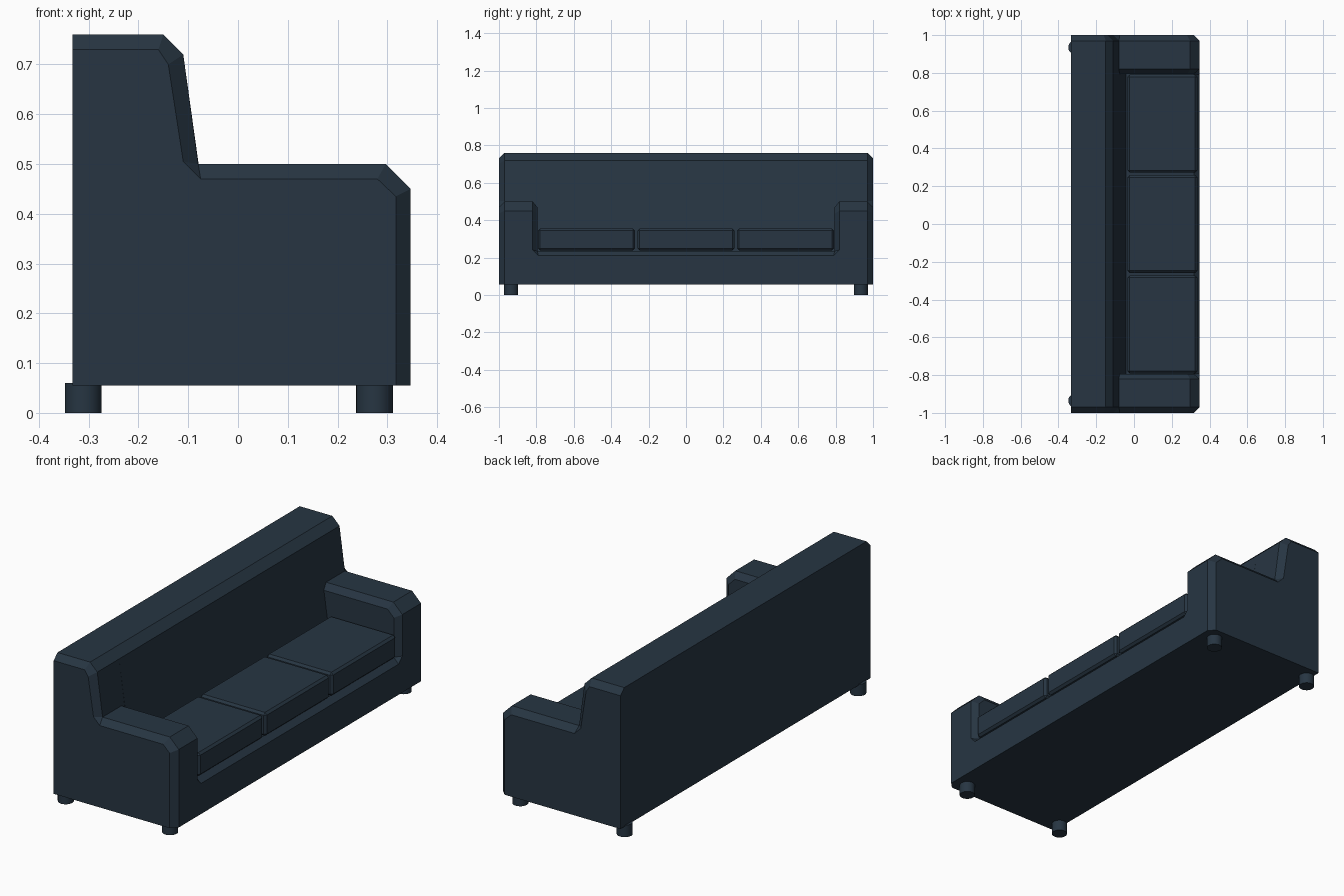
import bpy, bmesh

if "Cube" in bpy.data.objects:
    bpy.data.objects.remove(bpy.data.objects["Cube"])

mat = bpy.data.materials.new("dark_blue_fabric")
mat.diffuse_color = (0.02, 0.036, 0.055, 1)
mat.use_nodes = True
mat.node_tree.nodes["Principled BSDF"].inputs["Base Color"].default_value = mat.diffuse_color


def finish(name, bm):
    bmesh.ops.recalc_face_normals(bm, faces=bm.faces[:])
    mesh = bpy.data.meshes.new(name)
    bm.to_mesh(mesh)
    bm.free()
    mesh.materials.append(mat)
    ob = bpy.data.objects.new(name, mesh)
    bpy.context.collection.objects.link(ob)
    return ob


def ring(y, pts):
    return [(p[0], p[2] if len(p) > 2 else y, p[1]) for p in pts]


# Frame: half-sofa cross-sections (x, z), outer side to the middle
side = [(-.333, .055), (-.333, .73), (-.16, .73), (-.14, .70), (-.11, .505), (-.075, .47),
        (.28, .47), (.317, .435), (.317, .24), (.317, .24), (.317, .055)]
back = [(-.333, .055), (-.333, .76), (-.15, .76), (-.11, .72)]
arm = back + [(-.08, .50), (-.08, .50), (.297, .50), (.347, .45),
              (.347, .24), (.347, .24), (.347, .055)]
# inner arm wall; the front lip point sits slightly inward for the chamfered corner
wall = back + [(-.076, .47), (-.076, .47), (.282, .47), (.317, .435),
               (.317, .235), (.347, .21, .79), (.347, .055, .79)]
seat = back + [(-.042, .235), (-.042, .235), (.282, .235), (.317, .235),
               (.317, .235), (.347, .21), (.347, .055)]
seat_edge = seat[:-2] + wall[-2:]

rings = [ring(1, side), ring(.97, arm), ring(.82, arm), ring(.795, wall),
         ring(.795, seat_edge), ring(0, seat)]
bm = bmesh.new()
loops = [[bm.verts.new(co) for co in r] for r in rings]
n = len(side)
bm.faces.new(loops[0])
for a, b in zip(loops, loops[1:]):
    for i in range(n):
        j = (i + 1) % n
        bm.faces.new((a[i], a[j], b[j], b[i]))
bmesh.ops.remove_doubles(bm, verts=bm.verts[:], dist=1e-4)
bmesh.ops.dissolve_degenerate(bm, edges=bm.edges[:], dist=1e-4)
frame = finish("sofa_frame", bm)
mirror = frame.modifiers.new("mirror", 'MIRROR')
mirror.use_axis = (False, True, False)

# Three seat cushions
for k in (-1, 0, 1):
    bm = bmesh.new()
    bmesh.ops.create_cube(bm, size=1)
    for v in bm.verts:
        v.co = (v.co.x * .37 + .15, v.co.y * .517 + k * .532, v.co.z * .118 + .297)
    bmesh.ops.bevel(bm, geom=bm.edges[:], offset=.011, segments=1, affect='EDGES')
    finish(f"seat_cushion_{k + 2}", bm)

# Four round feet
for x, label in ((-.311, "back"), (.274, "front")):
    for y, s in ((-.935, "left"), (.935, "right")):
        bm = bmesh.new()
        bmesh.ops.create_cone(bm, cap_ends=True, segments=24, radius1=.037, radius2=.037, depth=.06)
        bmesh.ops.translate(bm, verts=bm.verts[:], vec=(x, y, .03))
        foot = finish(f"{label}_{s}_foot", bm)
        bpy.ops.object.select_all(action='DESELECT')
        foot.select_set(True)
        bpy.context.view_layer.objects.active = foot
        bpy.ops.object.shade_smooth_by_angle()
